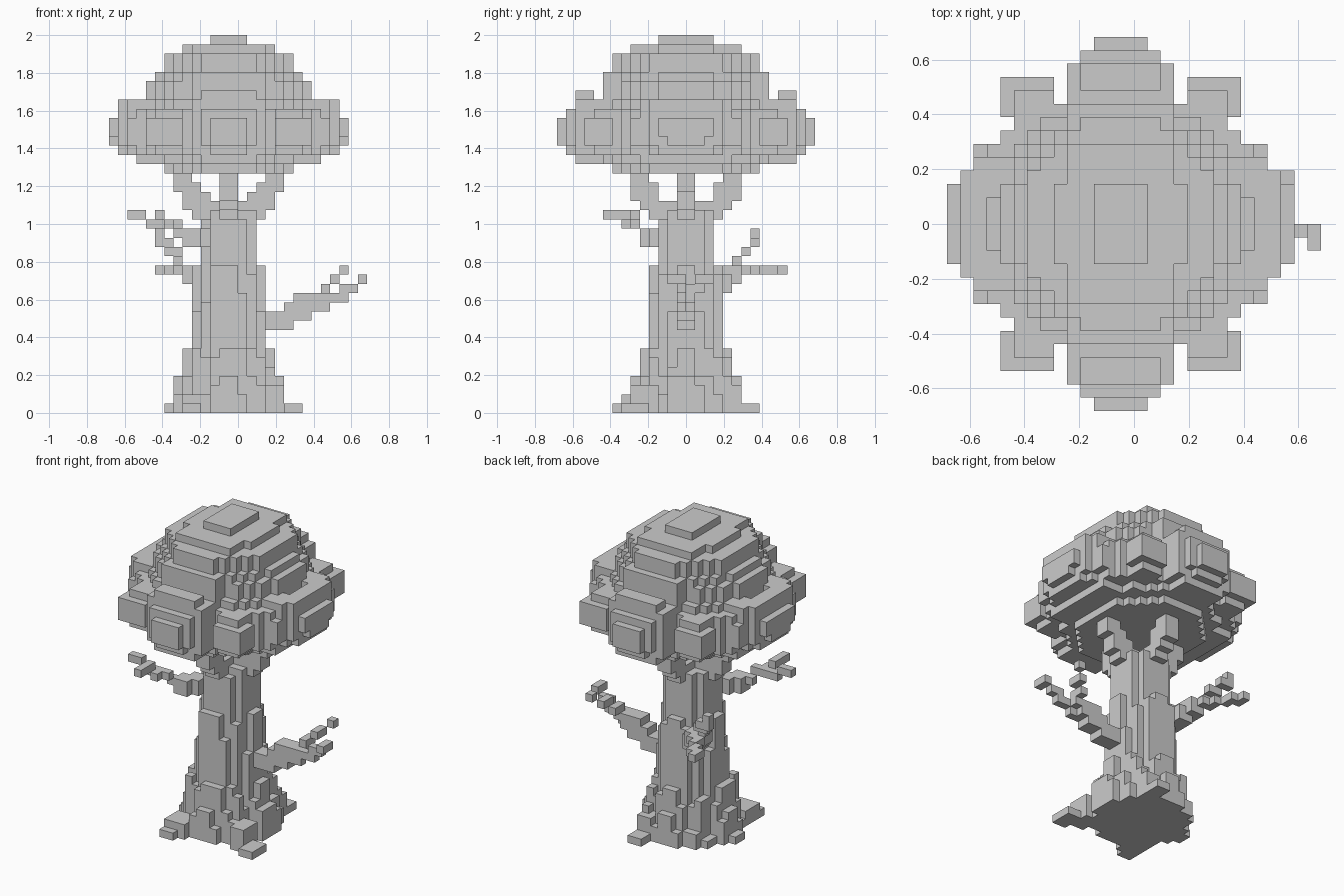
import bpy
import bmesh
import random
from math import hypot, floor, ceil, radians
from mathutils import Vector

UNIT = 2 / 41      # edge of one cube
AXIS = -1          # trunk and crown axis along x, in cubes
random.seed(4)

default = bpy.data.objects.get("Cube")
if default:
    bpy.data.objects.remove(default)

grey = bpy.data.materials.new("plain grey")
grey.use_nodes = True
colour = (0.6, 0.6, 0.6, 1)
grey.diffuse_color = colour
grey.node_tree.nodes["Principled BSDF"].inputs["Base Color"].default_value = colour


def box(xs, ys, zs):
    """Cells of a solid block, given half-open ranges."""
    return {(x, y, z) for x in range(*xs) for y in range(*ys) for z in range(*zs)}


def centred(dx, dy, zs):
    return box((AXIS - dx, AXIS + dx), (-dy, dy), zs)


def disc(rx, ry, zs):
    """Cells of an elliptical slab around the axis."""
    return {(x, y, z) for x, y, z in centred(rx, ry, zs)
            if hypot((x + 0.5 - AXIS) / rx, (y + 0.5) / ry) <= 1.03}


def limb(points, size=1):
    """Cells swept along a path by a small cube."""
    cells = set()
    for a, b in zip(points, points[1:]):
        a, b = Vector(a), Vector(b)
        steps = ceil((b - a).length * 2)
        for i in range(steps + 1):
            p = [floor(c + 0.5) for c in a.lerp(b, i / steps)]
            cells |= box(*[(c, c + size) for c in p])
    return cells


def build(name, cells):
    """Skin a set of cells with its outer faces and merge the flat ones."""
    bm = bmesh.new()
    corners = {}
    for cell in cells:
        for axis in range(3):
            for side in (0, 1):
                near = list(cell)
                near[axis] += 2 * side - 1
                if tuple(near) in cells:
                    continue
                quad = []
                for u, v in ((0, 0), (1, 0), (1, 1), (0, 1)):
                    c = list(cell)
                    c[axis] += side
                    c[(axis + 1) % 3] += u
                    c[(axis + 2) % 3] += v
                    key = tuple(c)
                    if key not in corners:
                        corners[key] = bm.verts.new([k * UNIT for k in key])
                    quad.append(corners[key])
                bm.faces.new(quad if side else quad[::-1])
    bmesh.ops.dissolve_limit(bm, angle_limit=radians(1), verts=bm.verts, edges=bm.edges)
    mesh = bpy.data.meshes.new(name)
    bm.to_mesh(mesh)
    bm.free()
    mesh.materials.append(grey)
    bpy.context.collection.objects.link(bpy.data.objects.new(name, mesh))


# Trunk: columns that get lower away from the axis, with uneven bark
trunk = set()
heights = {1: (23, 23), 2: (23, 23), 3: (21, 22), 4: (11, 16), 5: (4, 7), 6: (1, 4)}
for x in range(-8, 6):
    for y in range(-7, 7):
        dx, dy = abs(x + 0.5 - AXIS), abs(y + 0.5)
        ring = ceil(hypot(dx, dy))
        if ring in heights:
            low, high = heights[ring]
            top = high if min(dx, dy) < 1 else random.randint(low, high)
            trunk |= box((x, x + 1), (y, y + 1), (0, top))

# Roots stepping down to the ground
trunk |= box((-8, -6), (-1, 1), (0, 1))
trunk |= box((-6, -4), (-8, -6), (0, 1)) | box((-6, -3), (-7, -4), (0, 2))
trunk |= box((5, 7), (-7, -4), (0, 1)) | box((3, 5), (-6, -3), (0, 3))
trunk |= box((1, 3), (6, 8), (0, 1)) | box((1, 3), (4, 6), (0, 3))
build("trunk_and_roots", trunk)

# Four limbs that carry the crown
side_rise = ((2, 20), (5, 24), (5, 25))
front_rise = ((3, 21), (4, 22), (5, 24), (5, 25))
for name, sx, sy, rise in (("left", 1, 0, side_rise), ("right", -1, 0, side_rise),
                           ("front", 0, -1, front_rise), ("back", 0, 1, front_rise)):
    path = [(AXIS - 1 + sx * r, -1 + sy * r, z) for r, z in rise]
    build(name + "_crown_limb", limb(path, 2))

# Bare side branches with forked tips
build("left_branch", limb([(2, -1, 9), (4, -1, 9), (7, -1, 11)], 2)
      | limb([(8, -1, 11), (12, -1, 13), (13, -2, 14)])
      | limb([(9, 0, 12), (9, 0, 13), (10, 2, 14), (11, 3, 15)]))
build("front_right_branch", limb([(-5, -4, 18), (-6, -5, 18)], 2)
      | limb([(-6, -5, 19), (-8, -6, 20), (-10, -6, 20), (-11, -6, 21), (-12, -6, 21)])
      | limb([(-8, -6, 20), (-9, -8, 21), (-9, -9, 21)]))
build("back_right_branch", limb([(-5, 2, 13), (-6, 4, 14)], 2)
      | limb([(-6, 5, 15), (-8, 8, 15), (-9, 10, 15)])
      | limb([(-7, 5, 16), (-8, 6, 17), (-9, 7, 18), (-9, 7, 19)]))

# Crown: stacked rounded slabs
crown = set()
for rx, ry, low, high in ((7, 8, 26, 27), (9, 9, 27, 28), (10, 9, 28, 34), (9, 8, 34, 36),
                          (8, 8, 36, 37), (7, 8, 37, 39)):
    crown |= disc(rx, ry, (low, high))
crown |= centred(4, 9, (34, 37))
crown |= centred(5, 3, (39, 40)) | centred(4, 6, (39, 40)) | centred(2, 3, (40, 41))

# Stepped lobes on the two sides, narrower underneath, with a groove behind each
for reach, width, low, high in ((10, 6, 27, 33), (11, 5, 28, 34), (12, 4, 28, 34),
                                (13, 3, 29, 32)):
    crown |= centred(reach, width, (low + 1, high)) | centred(reach, width - 1, (low, high))
crown -= centred(10, 2, (32, 34)) - centred(9, 2, (32, 34))

# Stepped lobes at the front and back, each topped by a raised ridge
for reach, width, low, high in ((12, 4, 27, 34), (13, 3, 28, 33)):
    crown |= centred(width, reach, (low + 1, high)) | centred(width - 1, reach, (low, high))
crown |= centred(2, 14, (29, 32))
crown |= centred(3, 12, (34, 35)) - centred(3, 10, (34, 35))

# Corner lobes, mirrored to all four quarters
corner = box((4, 6), (6, 9), (28, 33)) | box((5, 8), (6, 10), (28, 33)) \
    | box((5, 9), (8, 11), (29, 32)) | box((7, 9), (5, 7), (28, 33)) \
    | box((9, 11), (4, 6), (29, 32))
for x, y, z in corner:
    for px in (AXIS + x, AXIS - 1 - x):
        for py in (y, -1 - y):
            crown.add((px, py, z))
build("crown", crown)
